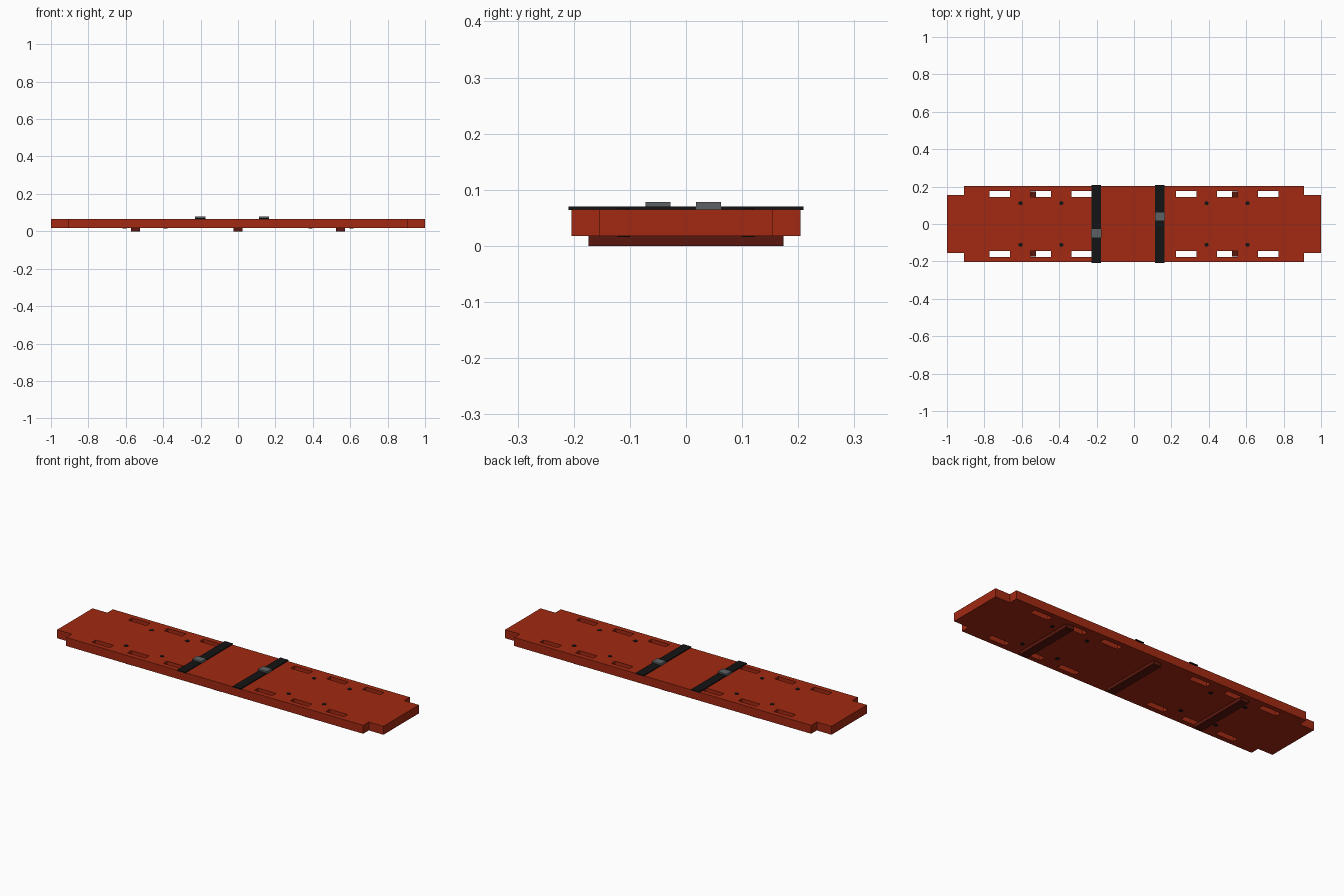
import bpy, bmesh
from mathutils import Matrix, Vector

if "Cube" in bpy.data.objects:
    bpy.data.objects.remove(bpy.data.objects["Cube"])


def material(name, rgb):
    m = bpy.data.materials.new(name)
    m.diffuse_color = (*rgb, 1)
    m.use_nodes = True
    m.node_tree.nodes["Principled BSDF"].inputs["Base Color"].default_value = m.diffuse_color
    return m


RED = material("red_plastic", (0.36, 0.022, 0.006))
DARK_RED = material("dark_red", (0.10, 0.008, 0.004))
BLACK = material("black", (0.007, 0.007, 0.007))
GREY = material("buckle_grey", (0.11, 0.12, 0.125))


def finish(name, bm, mat):
    bmesh.ops.recalc_face_normals(bm, faces=bm.faces)
    mesh = bpy.data.meshes.new(name)
    bm.to_mesh(mesh)
    bm.free()
    if mat:
        mesh.materials.append(mat)
    ob = bpy.data.objects.new(name, mesh)
    bpy.context.collection.objects.link(ob)
    return ob


def add_box(bm, x, y, z0, z1, sx, sy):
    mat = Matrix.LocRotScale(Vector((x, y, (z0 + z1) / 2)), None, Vector((sx, sy, z1 - z0)))
    bmesh.ops.create_cube(bm, size=1, matrix=mat)


def box(name, mat, *dims):
    bm = bmesh.new()
    add_box(bm, *dims)
    return finish(name, bm, mat)


Z0, Z1 = 0.018, 0.065

# Board: outline with notched corners, extruded upward
quarter = [(1, 0.155), (0.91, 0.155), (0.91, 0.204)]
outline = (quarter + [(-x, y) for x, y in reversed(quarter)]
           + [(-x, -y) for x, y in quarter] + [(x, -y) for x, y in reversed(quarter)])
bm = bmesh.new()
face = bm.faces.new([bm.verts.new((x, y, Z0)) for x, y in outline])
top = bmesh.ops.extrude_face_region(bm, geom=[face])["geom"]
bmesh.ops.translate(bm, vec=(0, 0, Z1 - Z0), verts=[v for v in top if isinstance(v, bmesh.types.BMVert)])
board = finish("board", bm, RED)

# Hand slots cut along both edges
bm = bmesh.new()
for sx in (-1, 1):
    for sy in (-1, 1):
        for x in (0.279, 0.498, 0.717):
            add_box(bm, sx * x, sy * 0.16, -0.1, 0.2, 0.11, 0.033)
cutter = finish("slot_cutter", bm, None)
cutter.hide_render = True
mod = board.modifiers.new("slots", 'BOOLEAN')
mod.object, mod.operation, mod.solver = cutter, 'DIFFERENCE', 'EXACT'
bpy.context.view_layer.objects.active = board
bpy.ops.object.modifier_apply(modifier=mod.name)
bpy.data.objects.remove(cutter)

# Runners under the board
for i, x in enumerate((-0.548, 0, 0.548)):
    box(f"runner_{i + 1}", DARK_RED, x, 0, 0, Z0 + 0.001, 0.048, 0.348)

# Straps across the top, each with a buckle
for side, x, y in (("left", -0.202, -0.05), ("right", 0.138, 0.04)):
    box(f"{side}_strap", BLACK, x, 0, Z1 - 0.001, 0.07, 0.05, 0.418)
    box(f"{side}_buckle", GREY, x, y, Z1, 0.078, 0.054, 0.044)

# Pins through the board
for x in (-0.607, -0.388, 0.388, 0.607):
    for y in (-0.111, 0.111):
        bm = bmesh.new()
        bmesh.ops.create_cone(bm, cap_ends=True, segments=12, radius1=0.011, radius2=0.011,
                              depth=0.051, matrix=Matrix.Translation((x, y, (Z0 + Z1) / 2)))
        finish("pin", bm, BLACK)
